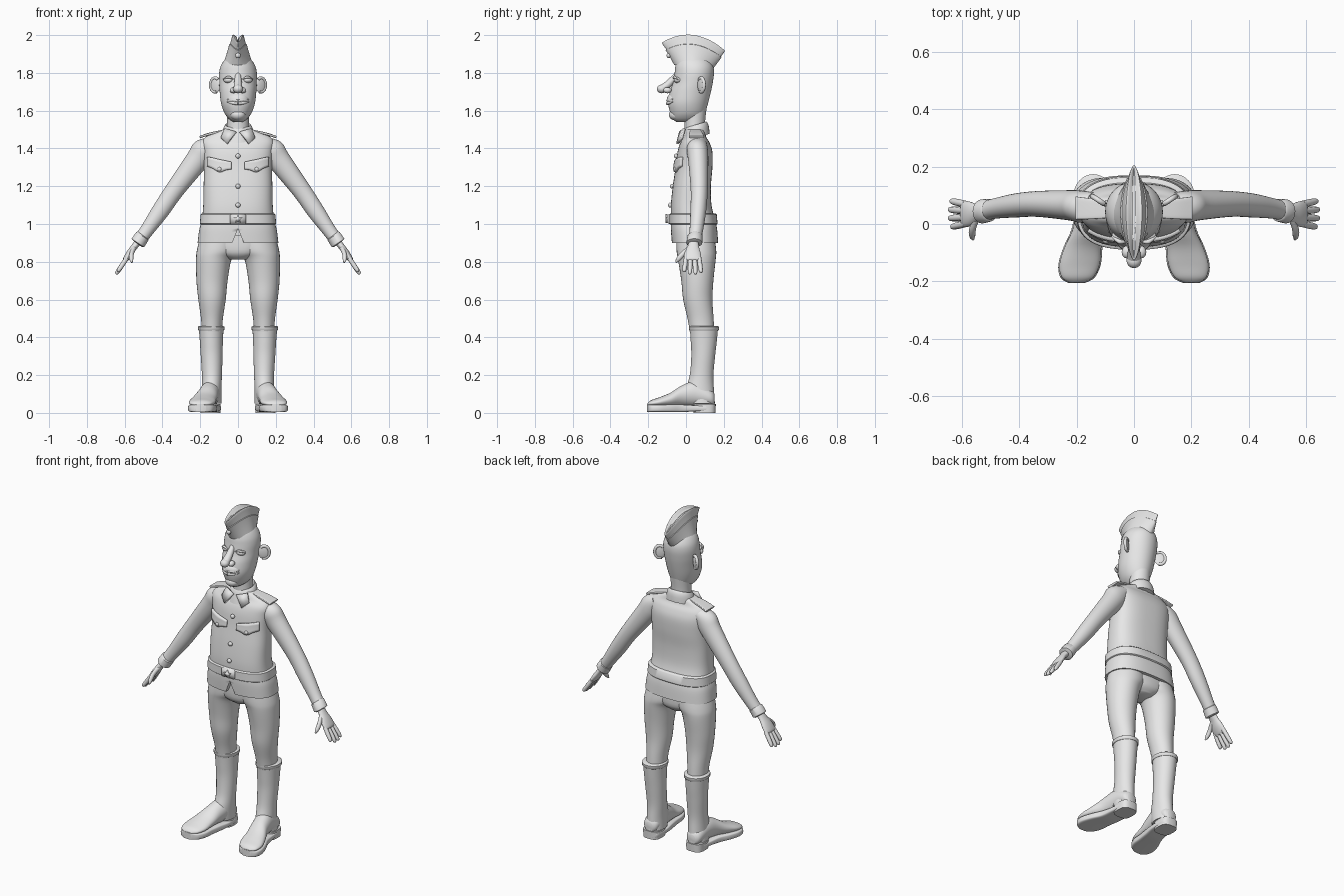
import bpy, bmesh, math
from mathutils import Vector, Matrix
from mathutils.bvhtree import BVHTree

if "Cube" in bpy.data.objects:
    bpy.data.objects.remove(bpy.data.objects["Cube"], do_unlink=True)

X, Y, Z = Vector((1, 0, 0)), Vector((0, 1, 0)), Vector((0, 0, 1))

grey = bpy.data.materials.new("plain grey")
grey.use_nodes = True
grey.diffuse_color = (.8, .8, .8, 1)
grey.node_tree.nodes["Principled BSDF"].inputs["Base Color"].default_value = (.8, .8, .8, 1)


def finish(name, bm, mirror=False, thick=0):
    """Turn a bmesh into a smooth shaded object."""
    bmesh.ops.recalc_face_normals(bm, faces=bm.faces)
    mesh = bpy.data.meshes.new(name)
    bm.to_mesh(mesh)
    bm.free()
    for poly in mesh.polygons:
        poly.use_smooth = True
    mesh.set_sharp_from_angle(angle=math.radians(45))
    mesh.materials.append(grey)
    obj = bpy.data.objects.new(name, mesh)
    bpy.context.collection.objects.link(obj)
    if thick:
        solid = obj.modifiers.new("thickness", "SOLIDIFY")
        solid.thickness, solid.offset = thick, 0
    if mirror:
        obj.modifiers.new("mirror", "MIRROR")
    return obj


def smooth_rows(rows, steps):
    """Pass a smooth curve through the key cross-sections."""
    out = []
    for i in range(len(rows) - 1):
        b, c = rows[i], rows[i + 1]
        a, d = rows[max(i - 1, 0)], rows[min(i + 2, len(rows) - 1)]
        for s in range(steps):
            t = s / steps
            out.append([q + t / 2 * (r - p + t * (2 * p - 5 * q + 4 * r - w + t * (3 * (q - r) + w - p)))
                        for p, q, r, w in zip(a, b, c, d)])
    return out + [list(rows[-1])]


def loft(name, rows, across=X, along=None, n=32, steps=5, power=2, warp=None, mirror=False):
    """Skin cross-sections given as x, y, z, radius, other radius."""
    path = smooth_rows(rows, steps)
    bm, rings = bmesh.new(), []
    for i, (x, y, z, a, b) in enumerate(path):
        t = along or (Vector(path[min(i + 1, len(path) - 1)][:3]) - Vector(path[max(i - 1, 0)][:3])).normalized()
        side = t.cross(across).normalized()
        ring = []
        for k in range(n):
            c, s = math.cos(k * math.tau / n), math.sin(k * math.tau / n)
            u = math.copysign(abs(c) ** (2 / power), c) * max(a, .001)
            v = math.copysign(abs(s) ** (2 / power), s) * max(b, .001)
            p = Vector((x, y, z)) + across * u + side * v
            if warp:
                p.z += warp(p.y)
            ring.append(bm.verts.new(p))
        rings.append(ring)
    for low, high in zip(rings, rings[1:]):
        for k in range(n):
            j = (k + 1) % n
            bm.faces.new((low[k], low[j], high[j], high[k]))
    bm.faces.new(rings[0])
    bm.faces.new(rings[-1])
    return finish(name, bm, mirror)


def body(name, rows, **kw):
    """Centred upright loft from rows of z, half width, front y, back y."""
    return loft(name, [(0, (f + b) / 2, z, w, (b - f) / 2) for z, w, f, b in rows], along=Z, **kw)


def limb(name, rows, **kw):
    """Mirrored upright loft from rows of z, inner x, outer x, front y, back y."""
    return loft(name, [((i + o) / 2, (f + b) / 2, z, (o - i) / 2, (b - f) / 2)
                       for z, i, o, f, b in rows], along=Z, mirror=True, **kw)


def ball(name, at, size, turn=0, mirror=False):
    bm = bmesh.new()
    place = Matrix.Translation(at) @ Matrix.Rotation(math.radians(turn), 4, "Z") @ Matrix.Diagonal((*size, 1))
    bmesh.ops.create_uvsphere(bm, u_segments=24, v_segments=14, radius=1, matrix=place)
    return finish(name, bm, mirror)


def surface(obj):
    """Return a function giving the front y of an object at x, z."""
    tree = BVHTree.FromPolygons([v.co for v in obj.data.vertices], [p.vertices[:] for p in obj.data.polygons])

    def front(x, z):
        hit = tree.ray_cast(Vector((x, -1, z)), Y)[0]
        return hit.y if hit else 0
    return front


def strip(name, cols, front, thick=.014, mirror=False):
    """Plate hugging a surface, from columns of x, top z, bottom z."""
    bm, grid, rows = bmesh.new(), [], 4
    for x, top, bottom in smooth_rows(cols, 1 if len(cols) < 3 else 3):
        zs = [top + (bottom - top) * r / rows for r in range(rows + 1)]
        grid.append([bm.verts.new((x, front(x, z) - .004, z)) for z in zs])
    for a, b in zip(grid, grid[1:]):
        for r in range(rows):
            bm.faces.new((a[r], a[r + 1], b[r + 1], b[r]))
    return finish(name, bm, mirror, thick)


def plate(name, points, thick, mirror=False):
    bm = bmesh.new()
    bm.faces.new([bm.verts.new(p) for p in points])
    return finish(name, bm, mirror, thick)


def star(name, y, z, size):
    points = []
    for k in range(10):
        r, a = size * (.45 if k % 2 else 1), k * math.pi / 5
        points.append((r * math.sin(a), y, z + r * math.cos(a)))
    plate(name, points, .009)


# Jacket with a notch in the front hem
jacket = body("jacket", [(.9, .214, -.075, .17), (.97, .205, -.08, .165), (1.02, .192, -.08, .155),
                         (1.1, .184, -.08, .135), (1.2, .182, -.07, .132), (1.3, .18, -.055, .14),
                         (1.38, .186, -.045, .14), (1.43, .19, -.03, .125), (1.465, .165, -.008, .105),
                         (1.5, .08, 0, .1)], n=64, power=2.6)
chest = surface(jacket)
bm = bmesh.new()
ends = [[bm.verts.new((x, y, z)) for x, z in ((-.035, .89), (.035, .89), (0, .975))] for y in (-.2, -.04)]
for k in range(3):
    j = (k + 1) % 3
    bm.faces.new((ends[0][k], ends[0][j], ends[1][j], ends[1][k]))
for end in ends:
    bm.faces.new(end)
notch = finish("hem_notch_cutter", bm)
notch.hide_render = True
notch.hide_set(True)
cut = jacket.modifiers.new("notch", "BOOLEAN")
cut.operation, cut.object = "DIFFERENCE", notch

# Belt and buckle
belt = body("belt", [(.997, .196, -.083, .162), (1.002, .202, -.09, .167), (1.05, .198, -.09, .163),
                     (1.056, .19, -.083, .156)], n=64, steps=1, power=2.6)
strip("buckle", [(-.042, 1.06, .994), (.042, 1.06, .994)], surface(belt), .018)
star("buckle_star", -.105, 1.026, .026)

# Pockets and buttons
strip("pocket_flap", [(.035, 1.328, 1.29), (.065, 1.335, 1.285), (.098, 1.342, 1.274),
                      (.13, 1.35, 1.292), (.158, 1.355, 1.305)], chest, .018, mirror=True)
ball("pocket_button", (.098, chest(.098, 1.29) - .012, 1.29), (.011, .008, .011), mirror=True)
for height in (1.1, 1.2, 1.36, 1.475):
    ball("jacket_button", (0, chest(0, height) - .004, height), (.013, .011, .013))

# Collar and shoulder boards
body("collar", [(1.455, .088, -.035, .125), (1.5, .08, -.02, .12), (1.525, .066, -.004, .107),
                (1.51, .056, .008, .097)], steps=3, warp=lambda y: .3 * (y - .05))
plate("collar_point", [(.01, -.03, 1.487), (.057, -.046, 1.425), (.09, -.022, 1.455), (.07, -.008, 1.505)],
      .014, mirror=True)
loft("shoulder_board", [(.075, .05, 1.494, .028, .006), (.15, .053, 1.477, .036, .007),
                        (.203, .056, 1.46, .04, .006)], across=Y, power=5, mirror=True)

# Sleeves and cuffs
loft("sleeve", [(.14, .06, 1.425, .05, .04), (.18, .06, 1.388, .056, .066), (.22, .065, 1.333, .053, .061),
                (.335, .07, 1.18, .045, .05), (.41, .065, 1.07, .042, .046), (.48, .055, .97, .036, .037),
                (.525, .045, .91, .034, .034)], across=Y, mirror=True)
loft("cuff", [(.503, .049, .94, .034, .034), (.506, .048, .936, .04, .039), (.53, .044, .9, .042, .04),
              (.533, .044, .896, .032, .03)], across=Y, steps=1, mirror=True)

# Hands
loft("palm", [(.522, .042, .912, .024, .02), (.55, .038, .878, .031, .017), (.573, .035, .845, .043, .018),
              (.594, .035, .814, .046, .015), (.6, .035, .805, .038, .008)], across=Y, mirror=True)
for spread, reach in ((-1.5, .85), (-.5, 1), (.5, 1), (1.5, .9)):
    loft("finger", [(.588 + .058 * t * reach, .035 + spread * (.023 + .007 * t), .82 - .086 * t * reach, r, r)
                    for t, r in ((0, .012), (.5, .0125), (.9, .01), (1, .003))],
         across=Y, n=12, steps=4, mirror=True)
loft("thumb", [(.55, .02, .872, .012, .014), (.563, -.015, .843, .012, .014), (.565, -.04, .815, .011, .012),
               (.562, -.054, .796, .004, .004)], n=12, mirror=True)

# Trousers
body("trouser_seat", [(.812, .05, -.01, .12), (.85, .13, -.045, .15), (.94, .19, -.05, .15)], power=2.4)
limb("trouser_leg", [(.93, -.01, .2, -.05, .15), (.86, 0, .218, -.05, .16), (.81, .035, .222, -.042, .157),
                     (.7, .055, .22, -.025, .145), (.6, .065, .21, -.015, .14), (.5, .08, .196, .008, .146),
                     (.43, .085, .192, .02, .15)])

# Boots
limb("boot_shaft", [(.455, .076, .208, .02, .17), (.38, .08, .202, .025, .163), (.3, .082, .197, .028, .154),
                    (.2, .085, .191, .02, .145), (.12, .088, .192, 0, .148), (.05, .088, .196, .01, .153)])
limb("boot_rim", [(.436, .076, .208, .02, .17), (.44, .072, .212, .016, .174), (.456, .072, .212, .016, .174),
                  (.46, .078, .206, .022, .168)], steps=1)
foot = [(.145, .152, .07, .025, .03), (.145, .13, .08, .046, .045), (.148, .05, .1, .053, .066),
        (.16, -.02, .09, .055, .056), (.178, -.08, .07, .064, .038), (.19, -.14, .057, .07, .026),
        (.197, -.185, .05, .056, .017), (.2, -.204, .045, .025, .006)]
loft("boot_foot", foot, along=-Y, mirror=True)
loft("boot_sole", [(x, y * 1.01, .024, w + .004, .016 if y > 0 else .02) for x, y, z, w, h in foot],
     along=-Y, power=5, mirror=True)
limb("boot_heel", [(0, .093, .199, .04, .156), (.048, .093, .199, .04, .158)], steps=1, power=3)

# Head
body("neck", [(1.44, .065, -.01, .11), (1.52, .057, -.008, .1), (1.62, .06, -.01, .11)])
body("head", [(1.54, .025, -.05, .06), (1.558, .05, -.072, .088), (1.59, .073, -.084, .102),
              (1.64, .09, -.094, .117), (1.7, .097, -.085, .132), (1.75, .1, -.068, .142),
              (1.8, .1, -.06, .148), (1.84, .09, -.055, .143), (1.875, .065, -.042, .12),
              (1.893, .03, 0, .08), (1.897, .01, .03, .05)], n=40)
ball("muzzle", (0, -.05, 1.655), (.062, .052, .045))
ball("chin", (0, -.055, 1.578), (.04, .036, .03))
loft("nose_bridge", [(0, -.045, 1.795, .014, .014), (0, -.075, 1.76, .019, .018),
                     (0, -.1, 1.735, .022, .02), (0, -.125, 1.718, .023, .019)], n=20)
ball("nose_tip", (0, -.128, 1.715), (.026, .026, .023))
ball("nostril", (.025, -.098, 1.708), (.018, .022, .016), mirror=True)
ball("eye", (.051, -.044, 1.762), (.027, .02, .016), turn=20, mirror=True)
loft("eyelid", [(.024, -.06, 1.766, .003, .003), (.05, -.062, 1.778, .007, .008),
                (.078, -.042, 1.766, .003, .003)], across=Z, n=12, mirror=True)
for name, height, radius in (("upper_lip", 1.653, .006), ("lower_lip", 1.638, .008)):
    loft(name, [(0, -.099, height, radius, radius), (.03, -.09, height + .003, radius, radius),
                (.058, -.068, height + .01, .003, .003)], across=Z, n=12, mirror=True)

# Ears: a thin shell with a raised rim
ball("ear", (.12, .08, 1.735), (.033, .009, .042), turn=33, mirror=True)
turn = Matrix.Translation((.121, .081, 1.736)) @ Matrix.Rotation(math.radians(33), 4, "Z")
rim = []
for k in range(13):
    a = math.radians(-110 + k * 20)
    p = turn @ Vector((.028 * math.cos(a), 0, .037 * math.sin(a)))
    rim.append((*p, .009, .009))
loft("ear_rim", rim, across=turn.to_3x3() @ Y, n=12, steps=2, mirror=True)

# Folded cap with a turned-up flap
def arch(y):
    return -.13 * (y - .04) - .06 * ((y - .04) / .165) ** 2


body("cap", [(1.85, .072, -.058, .135), (1.88, .062, -.07, .15), (1.93, .048, -.093, .175),
             (1.975, .036, -.117, .196), (1.998, .03, -.127, .205), (1.999, .022, -.12, .198),
             (1.988, .006, -.11, .188)], n=48, steps=3, power=1.8, warp=arch)
body("cap_flap", [(1.85, .077, -.062, .139), (1.88, .067, -.075, .154), (1.93, .052, -.098, .179),
                  (1.95, .047, -.108, .188), (1.952, .04, -.1, .18)], n=48, steps=1, power=1.8, warp=arch)
ball("cap_badge", (0, -.091, 1.892), (.014, .012, .014))
